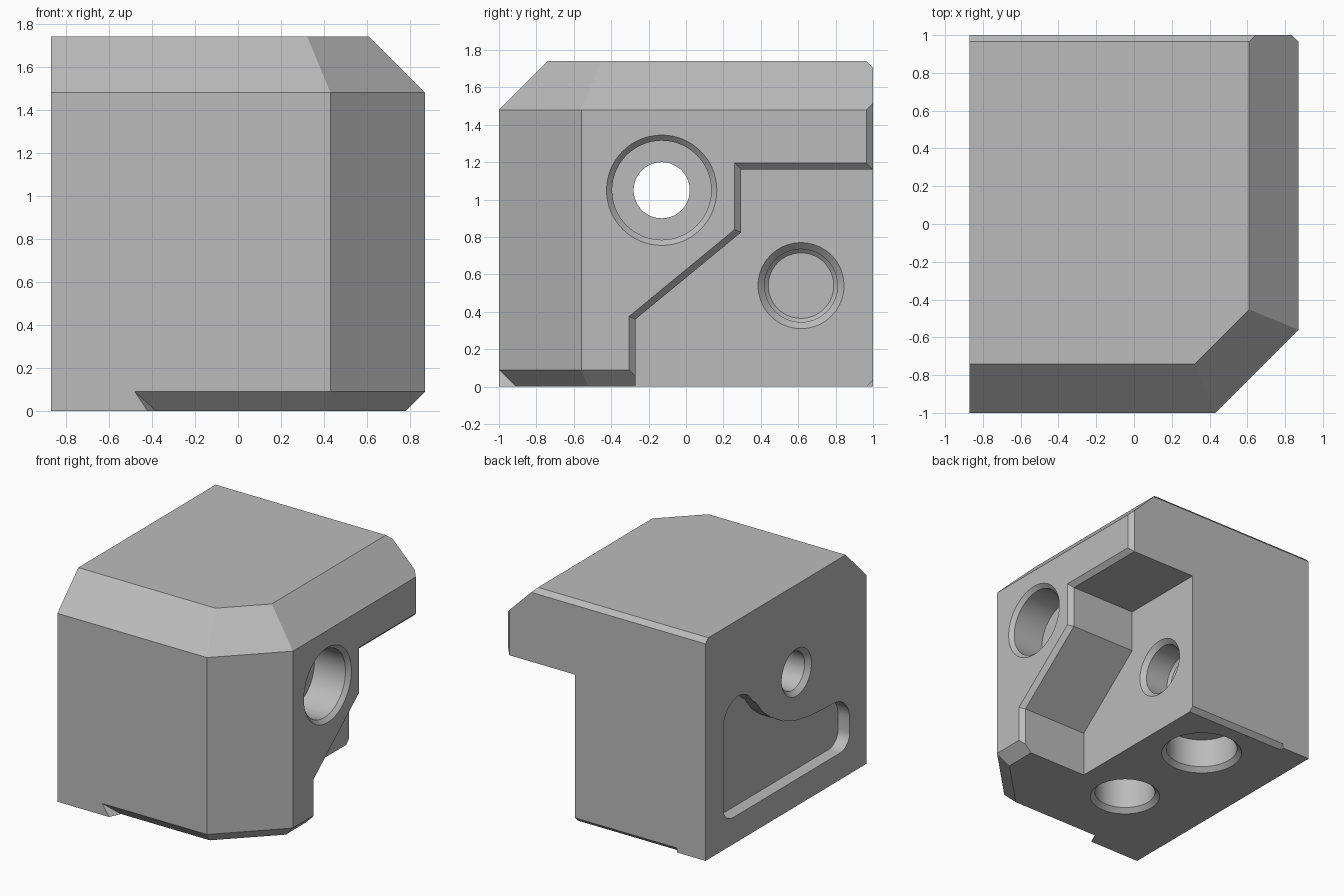
import bpy, bmesh
from math import sin, cos, pi, sqrt, radians

if "Cube" in bpy.data.objects:
    bpy.data.objects.remove(bpy.data.objects["Cube"], do_unlink=True)

grey = bpy.data.materials.new("plain grey")
grey.use_nodes = True
COLOUR = (0.5, 0.5, 0.5, 1)
grey.diffuse_color = COLOUR
grey.node_tree.nodes["Principled BSDF"].inputs["Base Color"].default_value = COLOUR

W, BEVEL, RECESS = 0.87, 0.035, 0.265   # half width, small chamfer, recess plane


def loft(name, sections):
    """Closed solid through equally long rings of points."""
    bm = bmesh.new()
    rings = [[bm.verts.new(p) for p in s] for s in sections]
    n = len(rings[0])
    for a, b in zip(rings, rings[1:]):
        for i in range(n):
            j = (i + 1) % n
            bm.faces.new((a[i], a[j], b[j], b[i]))
    bm.faces.new(rings[0][::-1])
    bm.faces.new(rings[-1])
    bmesh.ops.recalc_face_normals(bm, faces=bm.faces)
    me = bpy.data.meshes.new(name)
    bm.to_mesh(me)
    bm.free()
    me.materials.append(grey)
    ob = bpy.data.objects.new(name, me)
    bpy.context.collection.objects.link(ob)
    return ob


def along_x(profile, x):
    return [(x, y, z) for y, z in profile]


def arc(cy, cz, r, start, end, n=10):
    angles = [radians(start + (end - start) * i / n) for i in range(n + 1)]
    return [(cy + r * cos(a), cz + r * sin(a)) for a in angles]


def cut(cutter):
    cutter.hide_render = True
    mod = body.modifiers.new("cut", "BOOLEAN")
    mod.operation, mod.solver, mod.object = "DIFFERENCE", "EXACT", cutter
    bpy.context.view_layer.objects.active = body
    bpy.ops.object.modifier_apply(modifier=mod.name)
    bpy.data.objects.remove(cutter, do_unlink=True)


def bore(axis, u, v, steps, n=64):
    """Turned cutter; steps are (position on axis, radius)."""
    rings = []
    for pos, r in steps:
        ring = [(u + r * cos(2 * pi * i / n), v + r * sin(2 * pi * i / n)) for i in range(n)]
        rings.append(along_x(ring, pos) if axis == "x" else [(a, b, pos) for a, b in ring])
    cut(loft("bore_cutter", rings))


def plan(inset, z):
    """Plan outline, inset on the front, the corner and the +x side."""
    c = 1.43 - sqrt(2) * inset
    f, s = -1 + inset, W - inset
    return [(x, y, z) for x, y in ((-W, 1), (-W, f), (c + f, f), (s, s - c), (s, 1))]


# main block with chamfered top and bottom rims
body = loft("block_body", [plan(0.09, 0), plan(0, 0.09), plan(0, 1.48), plan(0.26, 1.74)])

# stepped recess with a chamfered outer edge
inner = [(-0.27, -0.2), (-0.27, 0.36), (0.295, 0.825), (0.295, 1.16), (1.2, 1.16), (1.2, -0.2)]
outer = [(-0.305, -0.2), (-0.305, 0.375), (0.26, 0.84), (0.26, 1.195), (1.2, 1.195), (1.2, -0.2)]
flare = [(2 * q[0] - p[0], 2 * q[1] - p[1]) for p, q in zip(inner, outer)]
cut(loft("recess_cutter", [along_x(inner, RECESS), along_x(inner, W - BEVEL),
                           along_x(flare, W + BEVEL)]))

# small chamfers on the rear edges
top_edge = [(1 - 2 * BEVEL, 1.74 + BEVEL), (1 + BEVEL, 1.74 - 2 * BEVEL), (1.1, 1.84)]
cut(loft("top_edge_cutter", [along_x(top_edge, -1), along_x(top_edge, 1)]))
low_edge = [(1 - 2 * BEVEL, -BEVEL), (1 + BEVEL, 2 * BEVEL), (1.1, -0.1)]
cut(loft("low_edge_cutter", [along_x(low_edge, -0.62), along_x(low_edge, 1)]))
side_edge = [(W - 2 * BEVEL, 1 + BEVEL), (W + BEVEL, 1 - 2 * BEVEL), (W + 0.1, 1.1)]
cut(loft("side_edge_cutter", [[(x, y, z) for x, y in side_edge] for z in (1, 1.9)]))

# counterbored through hole, then blind hole in the recess
bore("x", -0.13, 1.05, [(W + 0.02, 0.315), (W - 0.03, 0.265), (0.57, 0.265), (0.57, 0.15),
                        (-W + BEVEL, 0.15), (-W - 0.02, 0.205)])
bore("x", 0.615, 0.54, [(RECESS + 0.02, 0.25), (RECESS - BEVEL, 0.195), (0.03, 0.195),
                        (0.01, 0.175)])

# two blind holes underneath
for x, y, r, depth in ((-0.2, 0.55, 0.265, 0.265), (-0.18, -0.32, 0.225, 0.45)):
    bore("z", x, y, [(-0.02, r + 0.055), (BEVEL, r), (depth, r)])

# curved shallow pocket wrapping under the through hole
pocket = (arc(-0.67, 0.33, 0.12, 180, 270) + arc(0.66, 0.33, 0.12, 270, 360)
          + arc(0.59, 0.95, 0.19, 0, 150, 14)
          + [(0.37, 1.0), (0.29, 0.9), (0.19, 0.82), (0.04, 0.73), (-0.12, 0.675),
             (-0.3, 0.645), (-0.45, 0.635)]
          + arc(-0.59, 0.43, 0.2, 90, 180))
cut(loft("pocket_cutter", [along_x(pocket, -W - 0.1), along_x(pocket, -W + 0.1)]))

# wedge where the front bottom chamfer stops short
wedge = [(-1, 0.09), (-1, 0), (-0.91, 0)]
foot = loft("front_foot", [along_x(wedge, -W),
                           [(x, y, z) for x, (y, z) in zip((-0.48, -0.42, -0.38), wedge)]])

# smooth round walls, sharp edges elsewhere
bpy.ops.object.select_all(action="DESELECT")
for ob in (body, foot):
    ob.select_set(True)
bpy.context.view_layer.objects.active = body
bpy.ops.object.shade_smooth_by_angle(angle=radians(25))
